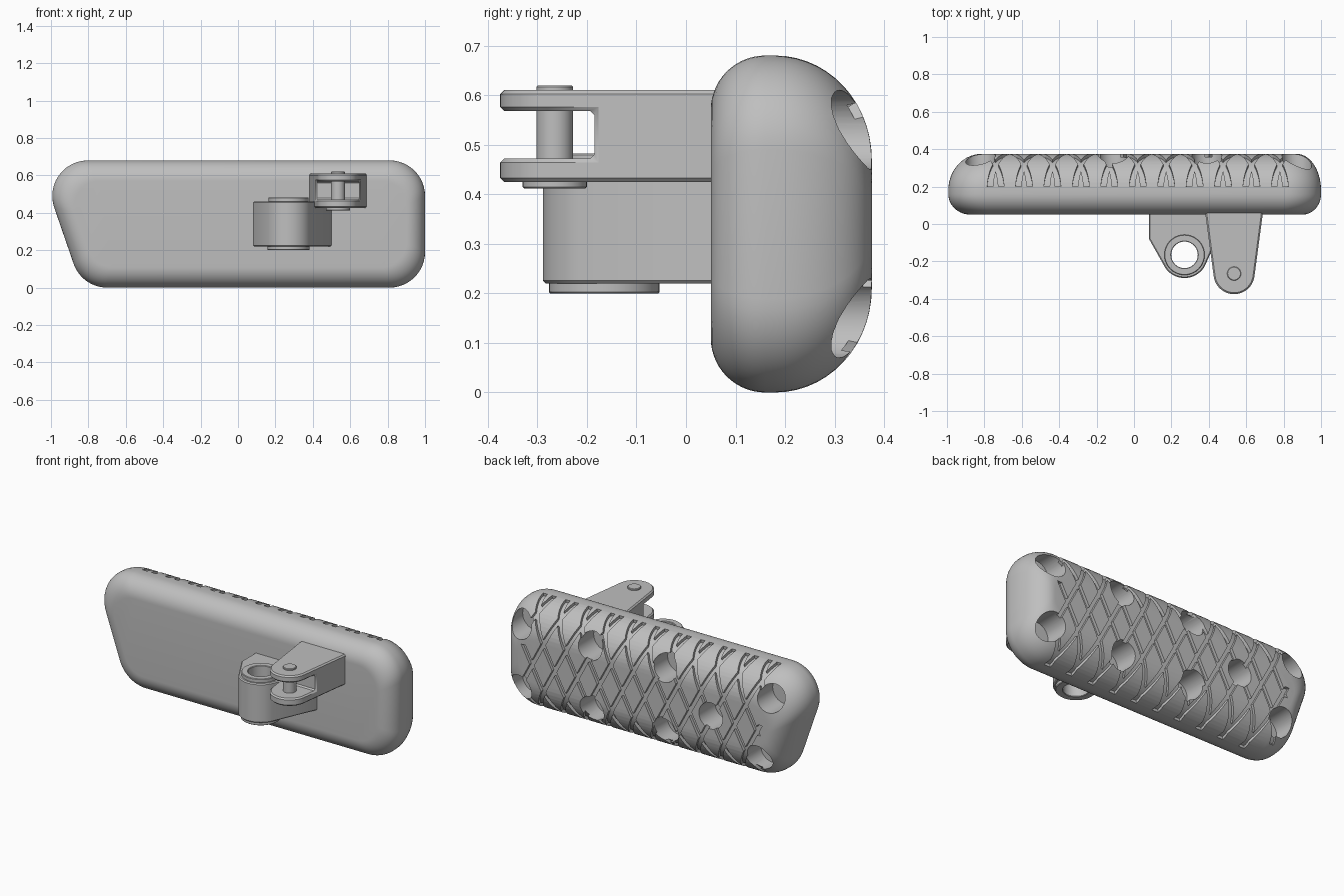
import bpy, bmesh
from math import sin, cos, pi, radians, atan2, tan
from mathutils import Vector

cube = bpy.data.objects.get("Cube")
if cube:
    bpy.data.objects.remove(cube, do_unlink=True)

grey = bpy.data.materials.new("plain grey")
grey.use_nodes = True
grey.diffuse_color = (0.52, 0.52, 0.52, 1)
grey.node_tree.nodes["Principled BSDF"].inputs["Base Color"].default_value = grey.diffuse_color


def loft(name, groups, triangles=False):
    """Capped tubes; each group is a list of equally long rings."""
    bm = bmesh.new()
    for rings in groups:
        rows = [[bm.verts.new(p) for p in ring] for ring in rings]
        n = len(rows[0])
        for a, b in zip(rows, rows[1:]):
            for i in range(n):
                j = (i + 1) % n
                bm.faces.new((a[i], a[j], b[j], b[i]))
        bm.faces.new(rows[0][::-1])
        bm.faces.new(rows[-1])
    bmesh.ops.recalc_face_normals(bm, faces=bm.faces)
    if triangles:
        bmesh.ops.triangulate(bm, faces=bm.faces)
    mesh = bpy.data.meshes.new(name)
    bm.to_mesh(mesh)
    bm.free()
    mesh.materials.append(grey)
    obj = bpy.data.objects.new(name, mesh)
    bpy.context.collection.objects.link(obj)
    return obj


def prism_rings(points, lo, hi, axis="z"):
    if axis == "y":
        return [[(u, w, v) for u, v in points] for w in (lo, hi)]
    return [[(u, v, w) for u, v in points] for w in (lo, hi)]


def prism(name, points, lo, hi):
    return loft(name, [prism_rings(points, lo, hi)])


def arc(cx, cy, r, start, end, n):
    angles = [radians(start + (end - start) * i / n) for i in range(n + 1)]
    return [(cx + r * cos(a), cy + r * sin(a)) for a in angles]


def circle(cx, cy, r, n=40):
    return arc(cx, cy, r, 0, 360, n)[:-1]


def activate(obj):
    bpy.ops.object.select_all(action="DESELECT")
    obj.select_set(True)
    bpy.context.view_layer.objects.active = obj


def cut(obj, cutter, keep=False, solver="EXACT"):
    activate(obj)
    mod = obj.modifiers.new("cut", "BOOLEAN")
    mod.operation = "DIFFERENCE"
    mod.solver = solver
    mod.object = cutter
    bpy.ops.object.modifier_apply(modifier=mod.name)
    if not keep:
        bpy.data.objects.remove(cutter, do_unlink=True)


def finish(obj, bevel=0):
    activate(obj)
    if bevel:
        mod = obj.modifiers.new("edge", "BEVEL")
        mod.width = bevel
        mod.segments = 1
        mod.limit_method = "ANGLE"
        mod.angle_limit = radians(50)
        bpy.ops.object.modifier_apply(modifier=mod.name)
    bpy.ops.object.shade_smooth_by_angle(angle=radians(35))


# Pad body: rounded outline with one slanted end, lofted front to back
HEIGHT, LEAN = 0.68, 0.345


def outline(y, ix, iz):
    def slant(z):
        return -0.835 - LEAN * z + ix * 1.06
    top, low, right = HEIGHT - iz, iz, 1 - ix
    corners = [Vector(c) for c in
               ((right, low), (right, top), (slant(top), top), (slant(low), low))]
    r = 0.19 - 0.6 * ix
    ring = []
    for i, c in enumerate(corners):
        u = (corners[i - 1] - c).normalized()
        v = (corners[(i + 1) % 4] - c).normalized()
        half = u.angle(v) / 2
        centre = c + (u + v).normalized() * (r / sin(half))
        p, q = c + u * (r / tan(half)) - centre, c + v * (r / tan(half)) - centre
        a, b = atan2(p.y, p.x), atan2(q.y, q.x)
        if b < a:
            b += 2 * pi
        for k in range(13):
            t = a + (b - a) * k / 12
            ring.append((centre.x + r * cos(t), y, centre.y + r * sin(t)))
    return ring


STEPS = 14
layers = []
for i in range(STEPS + 1):          # front rounding
    t = pi / 2 * (1 - i / STEPS)
    layers.append(outline(0.16 - 0.11 * sin(t), 0.1 * (1 - cos(t)), 0.11 * (1 - cos(t))))
for i in range(STEPS + 1):          # fuller back rounding
    t = pi / 2 * i / STEPS
    layers.append(outline(0.18 + 0.195 * sin(t), 0.13 * (1 - cos(t)), 0.21 * (1 - cos(t))))
pad = loft("pad_body", [layers], triangles=True)


# Crossed grooves that follow the rounded back
def back_path(offset):
    half = []
    for i in range(17):
        t = 0.1 + (pi / 2 - 0.1) * i / 16
        half.append((0.18 + (0.195 + offset) * sin(t), 0.47 + (0.21 + offset) * cos(t)))
    flat = [(half[-1][0], 0.47 - 0.26 * i / 12) for i in range(1, 12)]
    return half + flat + [(y, HEIGHT - z) for y, z in reversed(half)]


def groove(foot, lean):
    rings = []
    for (y0, z0), (y1, z1) in zip(back_path(-0.018), back_path(0.03)):
        x = foot + lean * (HEIGHT - z0)
        if -0.8 + 0.1 * (HEIGHT - z0) <= x <= 0.84:
            rings.append([(x - 0.015, y0, z0), (x + 0.015, y0, z0),
                          (x + 0.015, y1, z1), (x - 0.015, y1, z1)])
    return rings


for first, lean in ((-0.78, 0.53), (-0.70, -0.53)):
    strips = [groove(first + 0.152 * i, lean) for i in range(-4, 16)]
    cutter = loft("groove_cutter", [s for s in strips if len(s) > 2], triangles=True)
    cut(pad, cutter, solver="MANIFOLD")

# Blind round holes in the back
holes = [(x, 0.53) for x in (0.87, 0.39, -0.11, -0.82)]
holes += [(x, 0.15) for x in (0.87, 0.38, -0.11, -0.74)] + [(-0.43, 0.33)]
cut(pad, loft("hole_cutter",
              [prism_rings(circle(x, z, 0.08), 0.22, 0.5, "y") for x, z in holes],
              triangles=True), solver="MANIFOLD")
finish(pad)

# Barrel lug with a through bore and raised rims
BX, BY = 0.27, -0.165
lug = prism("barrel_lug",
            [(0.08, 0.1), (0.08, -0.08)] + arc(BX, BY, 0.124, 205, 336, 26)
            + [(0.5, 0.05), (0.5, 0.1)], 0.22, 0.46)
bore = prism("bore_cutter", circle(BX, BY, 0.071), 0.1, 0.6)
cut(lug, bore, keep=True)
finish(lug, 0.006)
for name, r, lo, hi in (("lower_rim", 0.112, 0.2, 0.23), ("upper_rim", 0.108, 0.45, 0.482)):
    rim = prism(name, circle(BX, BY, r), lo, hi)
    cut(rim, bore, keep=True)
    finish(rim, 0.003)
bpy.data.objects.remove(bore, do_unlink=True)

# Forked lug with a slot between two plates
FX, FY = 0.535, -0.265
fork = prism("fork_lug",
             [(0.382, 0.1), (0.382, 0.05)] + arc(FX, FY, 0.11, 186, 352, 28)
             + [(0.688, 0.05), (0.688, 0.1)], 0.425, 0.61)
slot = [(0.2, -0.5), (0.9, -0.5), (0.9, -0.185), (0.2, -0.185)]
cut(fork, prism("slot_cutter", slot, 0.472, 0.568))
finish(fork, 0.008)

# Pin through the fork, with a wide foot
finish(prism("fork_pin", circle(FX, FY, 0.037, 32), 0.42, 0.62), 0.003)
finish(prism("pin_foot", circle(FX, FY, 0.065, 32), 0.412, 0.43), 0.003)
